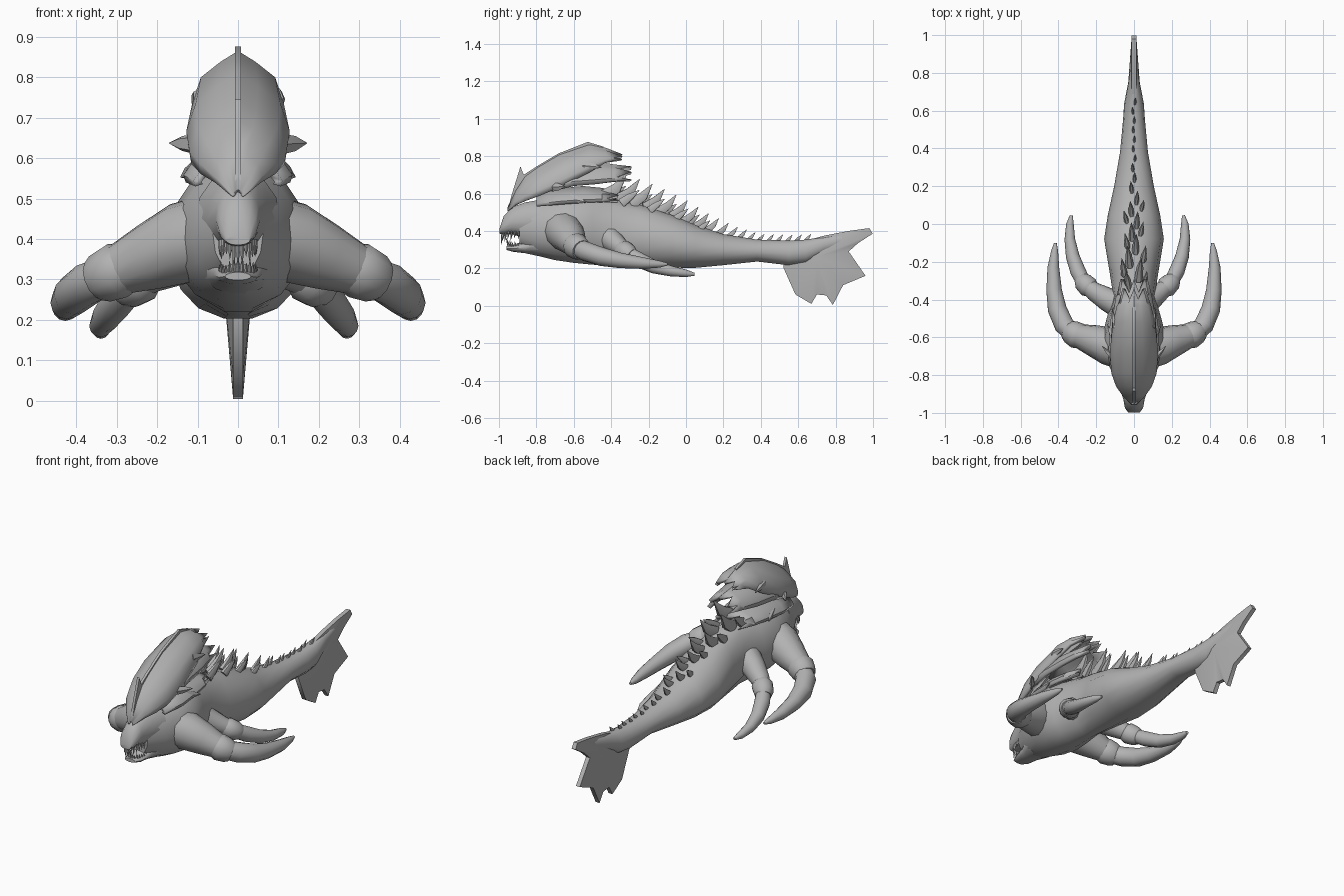
import bpy, bmesh, math, random
from mathutils import Vector

if "Cube" in bpy.data.objects:
    bpy.data.objects.remove(bpy.data.objects["Cube"])

random.seed(4)
grey = bpy.data.materials.new("hide_grey")
grey.diffuse_color = (0.45, 0.45, 0.45, 1)
grey.use_nodes = True
grey.node_tree.nodes["Principled BSDF"].inputs["Base Color"].default_value = grey.diffuse_color


def finish(name, bm, angle=45):
    """Turn a bmesh into a shaded, coloured object."""
    bmesh.ops.recalc_face_normals(bm, faces=bm.faces)
    me = bpy.data.meshes.new(name)
    bm.to_mesh(me)
    bm.free()
    me.materials.append(grey)
    ob = bpy.data.objects.new(name, me)
    bpy.context.collection.objects.link(ob)
    bpy.ops.object.select_all(action='DESELECT')
    ob.select_set(True)
    bpy.context.view_layer.objects.active = ob
    bpy.ops.object.shade_smooth_by_angle(angle=math.radians(angle))
    return ob


def skin(bm, rings, closed=True):
    """Bridge a list of equal-length point rings."""
    vs = [[bm.verts.new(p) for p in r] for r in rings]
    n = len(vs[0])
    for a, b in zip(vs, vs[1:]):
        for i in range(n if closed else n - 1):
            j = (i + 1) % n
            bm.faces.new((a[i], a[j], b[j], b[i]))
    if closed:
        bm.faces.new(vs[0])
        bm.faces.new(vs[-1])


def loft(name, sections, n=14):
    """Oval sections (y, bottom, top, half width) along y."""
    bm = bmesh.new()
    rings = []
    for y, lo, hi, w in sections:
        ring = []
        for i in range(n):
            a = 2 * math.pi * i / n
            zc = lo + (hi - lo) * 0.46
            h = hi - zc if math.sin(a) > 0 else zc - lo
            ring.append((w * math.cos(a), y, zc + h * math.sin(a)))
        rings.append(ring)
    skin(bm, rings)
    return finish(name, bm)


def tube(bm, path, n=10, flat=1.0):
    """Tube through (x, y, z, radius) points; flat narrows it sideways."""
    pts = [Vector(p[:3]) for p in path]
    rings = []
    for i, p in enumerate(pts):
        d = (pts[min(i + 1, len(pts) - 1)] - pts[max(i - 1, 0)]).normalized()
        u = d.cross(Vector((0, 0, 1))).normalized()
        v = u.cross(d)
        r = path[i][3]
        rings.append([p + r * (flat * u * math.cos(2 * math.pi * k / n) + v * math.sin(2 * math.pi * k / n))
                      for k in range(n)])
    skin(bm, rings)


def spike(bm, base, tip, r, n=5, bend=0.0, flat=1.0):
    """Tapered thorn with an optional bow."""
    b, t = Vector(base), Vector(tip)
    m = b.lerp(t, 0.5) + Vector((0, -bend, bend))
    tube(bm, [(*b, r), (*m, r * 0.75), (*t, r * 0.05)], n, flat)


def shell(name, sections, thick, jag):
    """Domed open plate (y, ridge z, half width, edge z) with a ragged rear rim."""
    dome = [(.96, 0), (1, .2), (.82, .58), (.38, .83)]
    prof = [(-x, z) for x, z in dome] + [(0, 1)] + dome[::-1]
    rings = [[(x * w, y, e + (t - e) * z) for x, z in prof] for y, t, w, e in sections]
    rings[-1] = [(x, y - (jag if i % 2 else 0), z) for i, (x, y, z) in enumerate(rings[-1])]
    bm = bmesh.new()
    skin(bm, rings, closed=False)
    ob = finish(name, bm, 35)
    mod = ob.modifiers.new("thickness", 'SOLIDIFY')
    mod.thickness = thick
    mod.offset = -1
    return ob


# Trunk and tail
body = [(-.89, .31, .53, .062), (-.8, .265, .56, .11), (-.7, .24, .58, .155), (-.6, .225, .6, .17),
        (-.5, .215, .6, .145), (-.38, .21, .575, .11), (-.25, .205, .545, .13), (-.08, .20, .49, .158),
        (.05, .2, .435, .138), (.2, .215, .385, .105), (.38, .235, .355, .074), (.55, .215, .35, .058),
        (.64, .225, .355, .052), (.74, .28, .37, .032), (.88, .33, .395, .014)]
loft("body", body)


def back_height(y):
    for a, b in zip(body, body[1:]):
        if a[0] <= y <= b[0]:
            return a[2] + (b[2] - a[2]) * (y - a[0]) / (b[0] - a[0])
    return .36


# Snout and lower jaw
loft("snout", [(-.998, .385, .41, .03), (-.975, .38, .48, .048), (-.93, .38, .53, .056),
               (-.86, .36, .555, .078), (-.78, .35, .57, .105)])
loft("lower_jaw", [(-.96, .298, .318, .032), (-.925, .288, .325, .048), (-.86, .28, .35, .06),
                   (-.78, .262, .41, .09)])

# Teeth around both jaws
bm = bmesh.new()
for i in range(15):
    a = math.radians(-95 + 190 * i / 14)
    x, c = math.sin(a), math.cos(a)
    ln = random.uniform(.03, .07)
    spike(bm, (.043 * x, -.90 - .08 * c, .398), (.044 * x, -.905 - .085 * c, .395 - ln), .006, 4)
    spike(bm, (.043 * x, -.88 - .065 * c, .305), (.046 * x, -.89 - .072 * c, .31 + ln * .8), .006, 4)
finish("teeth", bm)

# Layered head crest
shell("crest", [(-.955, .525, .015, .505), (-.91, .62, .06, .54), (-.86, .695, .095, .56),
                (-.79, .745, .12, .585), (-.68, .81, .128, .63), (-.52, .865, .112, .71),
                (-.43, .845, .09, .765), (-.34, .81, .062, .785)], .018, .06)
shell("crest_under_layer", [(-.72, .74, .12, .61), (-.6, .765, .122, .64), (-.48, .77, .112, .65),
                            (-.38, .755, .095, .665), (-.29, .745, .075, .675)], .02, .08)
shell("neck_collar", [(-.8, .60, .11, .53), (-.68, .63, .135, .54), (-.55, .64, .13, .55),
                      (-.45, .63, .115, .555), (-.36, .61, .085, .565)], .02, .07)

# Thin keel rising to a horn along the crest centre
keel = [(-.95, .52), (-.93, .60), (-.885, .745), (-.868, .70), (-.79, .75), (-.68, .815), (-.525, .876),
        (-.44, .85), (-.44, .80), (-.6, .78), (-.8, .67)]
bm = bmesh.new()
skin(bm, [[(s * .007, y, z) for y, z in keel] for s in (-1, 1)])
finish("crest_keel", bm)

# Thorns at the sides of the crest and collar
bm = bmesh.new()
for s in (-1, 1):
    spike(bm, (s * .11, -.71, .635), (s * .17, -.645, .637), .026, flat=.6)
    spike(bm, (s * .105, -.62, .575), (s * .142, -.53, .553), .024, flat=.6)
    spike(bm, (s * .098, -.55, .75), (s * .114, -.45, .74), .024, flat=.6)
finish("crest_thorns", bm)

# Broad dorsal spines, shrinking toward the tail
bm = bmesh.new()
y, side = -.45, 1
while y < .66:
    k = max(0.0, 1 - (y + .45) / .8)
    ln = .04 + .115 * k
    x = side * random.uniform(.005, .03) * (.2 + k)
    z = back_height(y) - .012
    spike(bm, (x, y, z), (x * 1.5, y + ln * .85, z + .012 + ln * .72), .012 + .03 * k, 6, -.012 * k, .65)
    if k > .3:
        spike(bm, (-x - side * .025, y + .025, z - .012), (-x - side * .04, y + .02 + ln * .7, z + ln * .4),
              .01 + .02 * k, 6, 0, .7)
    y += .05 + .03 * k
    side = -side
finish("dorsal_spines", bm)

# Jointed arms ending in curved claws
arm_parts = {
    "front": (0, [(.05, -.67, .41, .105), (.14, -.645, .39, .1), (.22, -.615, .355, .083), (.3, -.59, .322, .062)],
              [(.28, -.60, .33, .062), (.298, -.592, .322, .071), (.335, -.57, .305, .064), (.35, -.56, .298, .054)],
              [(.325, -.575, .308, .05), (.37, -.535, .29, .053), (.407, -.45, .262, .05), (.423, -.35, .242, .041),
               (.427, -.23, .228, .031), (.42, -.14, .222, .018), (.416, -.1, .222, .007)]),
    "rear": (-.035, [(.06, -.43, .38, .075), (.12, -.395, .347, .062), (.18, -.355, .315, .049), (.215, -.325, .292, .042)],
             [(.19, -.345, .307, .046), (.205, -.335, .297, .056), (.235, -.305, .277, .051), (.245, -.29, .267, .04)],
             [(.23, -.31, .28, .038), (.262, -.25, .245, .041), (.29, -.17, .208, .036), (.305, -.08, .185, .028),
              (.304, 0, .173, .02), (.297, .045, .168, .008)]),
}
for name, (shift, *parts) in arm_parts.items():
    for side, s in (("left", -1), ("right", 1)):
        for part, path in zip(("arm", "cuff", "claw"), parts):
            bm = bmesh.new()
            tube(bm, [(s * x + shift * min(1, x / .15), y, z, r) for x, y, z, r in path], 12)
            finish(f"{name}_{side}_{part}", bm)

# Thin ragged tail fin, thickest at its centre
outline = [(.52, .205), (.585, .06), (.67, .01), (.70, .06), (.75, .055), (.785, .004), (.84, .11), (.96, .16),
           (.87, .29), (.92, .335), (.998, .385), (.98, .415), (.87, .40), (.74, .375), (.63, .345), (.54, .33)]
bm = bmesh.new()
rims = [[bm.verts.new((s * .012, y, z)) for y, z in outline] for s in (-1, 1)]
hubs = [bm.verts.new((s * .034, .70, .26)) for s in (-1, 1)]
for i in range(len(outline)):
    j = (i + 1) % len(outline)
    bm.faces.new((rims[0][i], rims[0][j], rims[1][j], rims[1][i]))
    for rim, hub in zip(rims, hubs):
        bm.faces.new((rim[i], rim[j], hub))
finish("tail_fin", bm)
